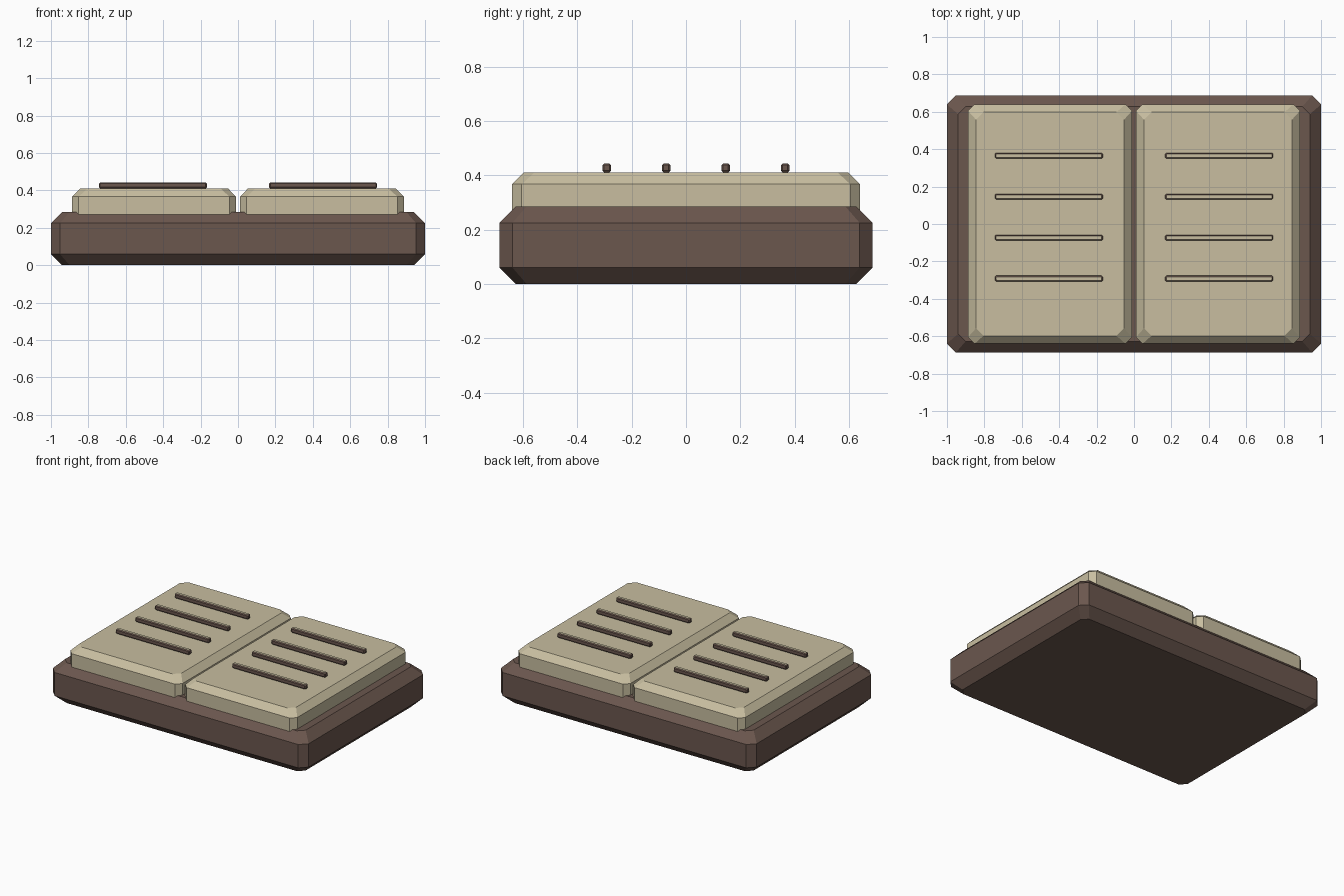
import bpy
import bmesh

default = bpy.data.objects.get("Cube")
if default:
    bpy.data.objects.remove(default, do_unlink=True)


def material(name, rgb):
    mat = bpy.data.materials.new(name)
    mat.use_nodes = True
    color = (*rgb, 1)
    mat.diffuse_color = color
    mat.node_tree.nodes["Principled BSDF"].inputs["Base Color"].default_value = color
    return mat


BROWN = material("brown leather", (0.147, 0.095, 0.076))
CREAM = material("cream paper", (0.578, 0.515, 0.352))


def chamfered_slab(name, center, half, levels, mats):
    """Stack of eight-sided rings; each level is (inset, corner cut, z)."""
    bm = bmesh.new()
    rings = []
    for inset, cut, z in levels:
        hx, hy = half[0] - inset, half[1] - inset
        corner = [(hx, hy - cut), (hx - cut, hy)]
        outline = (corner
                   + [(-x, y) for x, y in reversed(corner)]
                   + [(-x, -y) for x, y in corner]
                   + [(x, -y) for x, y in reversed(corner)])
        rings.append([bm.verts.new((x + center[0], y + center[1], z)) for x, y in outline])
    for low, high in zip(rings, rings[1:]):
        for i in range(8):
            j = (i + 1) % 8
            bm.faces.new((low[i], low[j], high[j], high[i]))
    bm.faces.new(reversed(rings[0]))
    bm.faces.new(rings[-1])
    bm.normal_update()
    mesh = bpy.data.meshes.new(name)
    bm.to_mesh(mesh)
    bm.free()
    for mat in mats:
        mesh.materials.append(mat)
    obj = bpy.data.objects.new(name, mesh)
    bpy.context.collection.objects.link(obj)
    return obj


# Thick cover, chamfered all round
chamfered_slab("cover", (0, 0), (1, 0.687),
               [(0.06, 0.04, 0), (0, 0.048, 0.06), (0, 0.048, 0.225), (0.06, 0.04, 0.285)],
               [BROWN])

for side, sign in (("left", 1), ("right", -1)):
    # Page block
    chamfered_slab(side + "_pages", (sign * 0.449, 0), (0.438, 0.64),
                   [(0, 0.035, 0.25), (0, 0.035, 0.367), (0.042, 0.04, 0.41)], [CREAM])
    # Raised lines of writing, with paper coloured tops
    for row in range(4):
        line = chamfered_slab(f"{side}_line_{row + 1}", (sign * 0.455, 0.365 - 0.219 * row),
                              (0.288, 0.0155),
                              [(0.006, 0.004, 0.41), (0, 0.006, 0.417),
                               (0, 0.006, 0.437), (0.006, 0.004, 0.443)],
                              [BROWN, CREAM])
        for face in line.data.polygons:
            if face.normal.z > 0.9:
                face.material_index = 1
